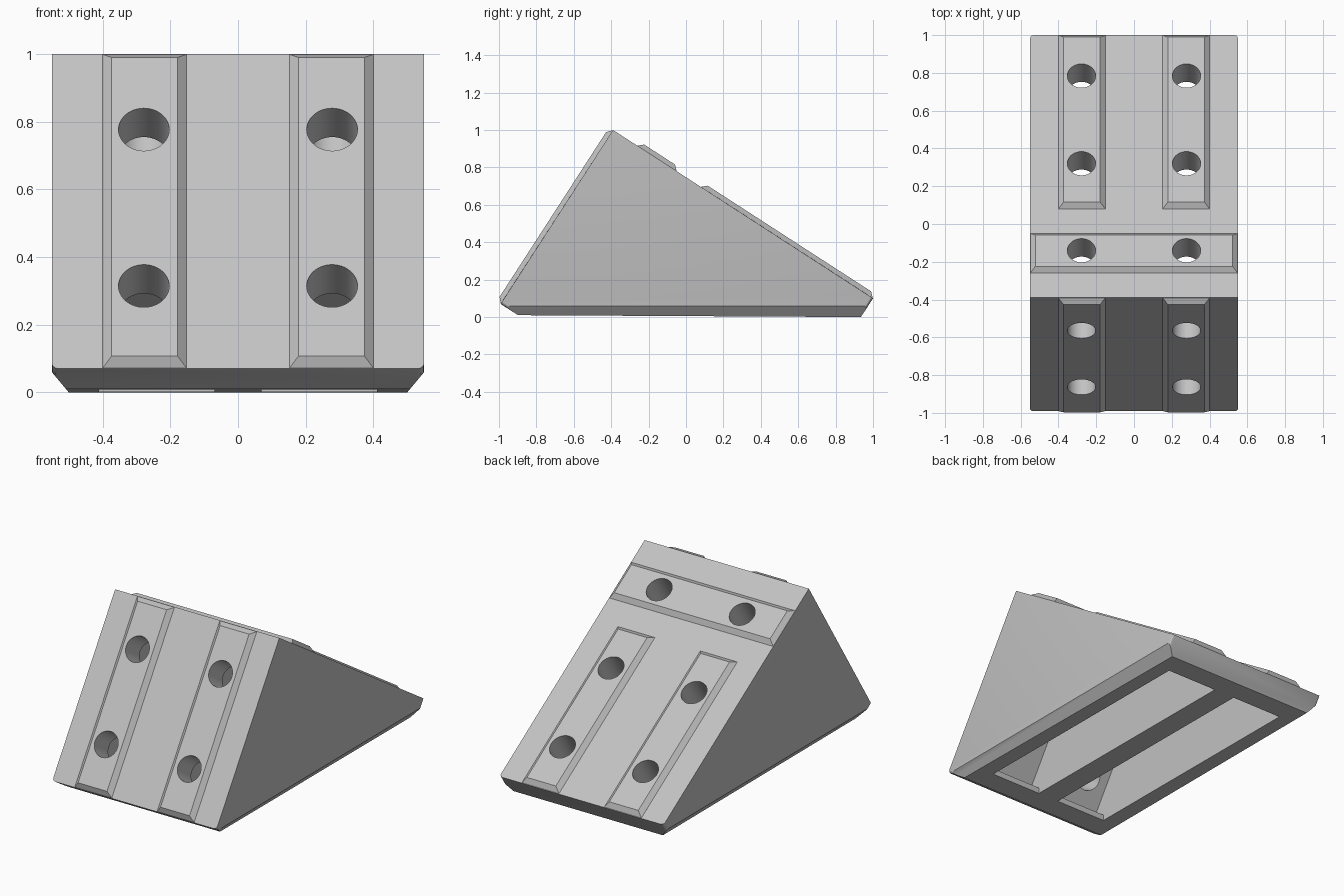
import bpy, bmesh, math
from mathutils import Vector, Matrix

if "Cube" in bpy.data.objects:
    bpy.data.objects.remove(bpy.data.objects["Cube"])

TILT = math.radians(32.9)
C, S = math.cos(TILT), math.sin(TILT)
APEX = Vector((0, -0.39, 1.0))
# each leg: direction away from the apex, and outward normal
FRONT = (Vector((0, -S, -C)), Vector((0, -C, S)))
BACK = (Vector((0, C, -S)), Vector((0, S, C)))

mat = bpy.data.materials.new("light_grey")
mat.diffuse_color = (0.54, 0.54, 0.54, 1)
mat.use_nodes = True
mat.node_tree.nodes["Principled BSDF"].inputs["Base Color"].default_value = mat.diffuse_color


def make_object(name, bm):
    bmesh.ops.recalc_face_normals(bm, faces=bm.faces)
    me = bpy.data.meshes.new(name)
    bm.to_mesh(me)
    bm.free()
    me.materials.append(mat)
    ob = bpy.data.objects.new(name, me)
    bpy.context.collection.objects.link(ob)
    return ob


def prism(profile, x0, x1):
    """Extrude a (y, z) profile along x."""
    bm = bmesh.new()
    face = bm.faces.new([bm.verts.new((x0, y, z)) for y, z in profile])
    ext = bmesh.ops.extrude_face_region(bm, geom=[face])
    bmesh.ops.translate(bm, vec=(x1 - x0, 0, 0),
                        verts=[g for g in ext["geom"] if isinstance(g, bmesh.types.BMVert)])
    bmesh.ops.recalc_face_normals(bm, faces=bm.faces)
    return bm


def boolean(target, tool, operation):
    mod = target.modifiers.new("bool", "BOOLEAN")
    mod.operation, mod.solver, mod.object = operation, "EXACT", tool
    bpy.context.view_layer.objects.active = target
    bpy.ops.object.modifier_apply(modifier=mod.name)
    bpy.data.objects.remove(tool)


def rib(leg, x0, x1, s0, s1, height=0.025, slope=0.027):
    """Raised strip with sloped sides, with a skirt sunk into the leg."""
    u, n = leg
    bm = bmesh.new()
    rings = []
    for h, i in ((-0.04, slope), (0, 0), (height, slope)):
        rings.append([bm.verts.new(APEX + u * s + n * h + Vector((x, 0, 0)))
                      for x, s in ((x0 + i, s0 + i), (x1 - i, s0 + i),
                                   (x1 - i, s1 - i), (x0 + i, s1 - i))])
    for a, b in zip(rings, rings[1:]):
        for k in range(4):
            bm.faces.new((a[k], a[(k + 1) % 4], b[(k + 1) % 4], b[k]))
    bm.faces.new(rings[0])
    bm.faces.new(rings[-1])
    return make_object("rib", bm)


def hole(leg, x, s):
    u, n = leg
    bm = bmesh.new()
    bmesh.ops.create_cone(bm, cap_ends=True, segments=48, radius1=0.075, radius2=0.075, depth=0.44)
    rot = Vector((0, 0, 1)).rotation_difference(n).to_matrix().to_4x4()
    bm.transform(Matrix.Translation(APEX + u * s + Vector((x, 0, 0))) @ rot)
    return make_object("hole_cutter", bm)


# wedge body with both legs' ends cut square
bm = prism([(-0.39, 1.0), (-0.991, 0.07), (-0.898, 0.01), (0.935, 0.0), (1.0, 0.10)], -0.55, 0.55)
# rounded corners at the leg ends
ends = [e for e in bm.edges if abs(e.verts[0].co.x - e.verts[1].co.x) < 0.01
        and 0.05 < (e.verts[0].co - e.verts[1].co).length < 0.2]
bmesh.ops.bevel(bm, geom=ends, offset=0.02, segments=3, profile=0.5, affect="EDGES")
# sloped lower side edges
for sx in (-1, 1):
    cut = bmesh.ops.bisect_plane(bm, geom=bm.verts[:] + bm.edges[:] + bm.faces[:],
                                 plane_co=(0.5 * sx, 0, 0), plane_no=(0.06 * sx, 0, -0.05),
                                 clear_outer=True)
    bmesh.ops.holes_fill(bm, edges=[e for e in bm.edges if e.is_boundary])
body = make_object("angle_bracket", bm)

# raised ribs
front_len, back_len = 0.93 / C, 1.39 / C
for sx in (-1, 1):
    x0, x1 = sorted((0.152 * sx, 0.40 * sx))
    boolean(body, rib(FRONT, x0, x1, 0.002, front_len - 0.002), "UNION")
    boolean(body, rib(BACK, x0, x1, 0.47 / C, back_len - 0.002), "UNION")
boolean(body, rib(BACK, -0.549, 0.549, 0.13 / C, 0.34 / C), "UNION")

# hollow pockets opening downwards, with a small lip at the ends
tf, tb, lip = 0.132, 0.15, 0.045
inner = APEX - FRONT[1] * tf - BACK[1] * tb
yf = inner.y - (inner.z - lip) * S / C
yb = inner.y + (inner.z - lip) * C / S
for sx in (-1, 1):
    x0, x1 = sorted((0.07 * sx, 0.41 * sx))
    pocket = prism([(inner.y, inner.z), (yf, lip), (-0.76, lip), (-0.76, -0.1),
                    (0.80, -0.1), (0.80, lip), (yb, lip)], x0, x1)
    boolean(body, make_object("pocket_cutter", pocket), "DIFFERENCE")

# bolt holes
for sx in (-1, 1):
    for s in (0.237 / C, 0.699 / C):
        boolean(body, hole(FRONT, 0.278 * sx, s), "DIFFERENCE")
    for s in (0.236 / C, 0.697 / C, 1.161 / C):
        boolean(body, hole(BACK, 0.278 * sx, s), "DIFFERENCE")

# smooth hole walls, sharp edges elsewhere
body.select_set(True)
bpy.context.view_layer.objects.active = body
bpy.ops.object.shade_smooth_by_angle(angle=math.radians(25))
